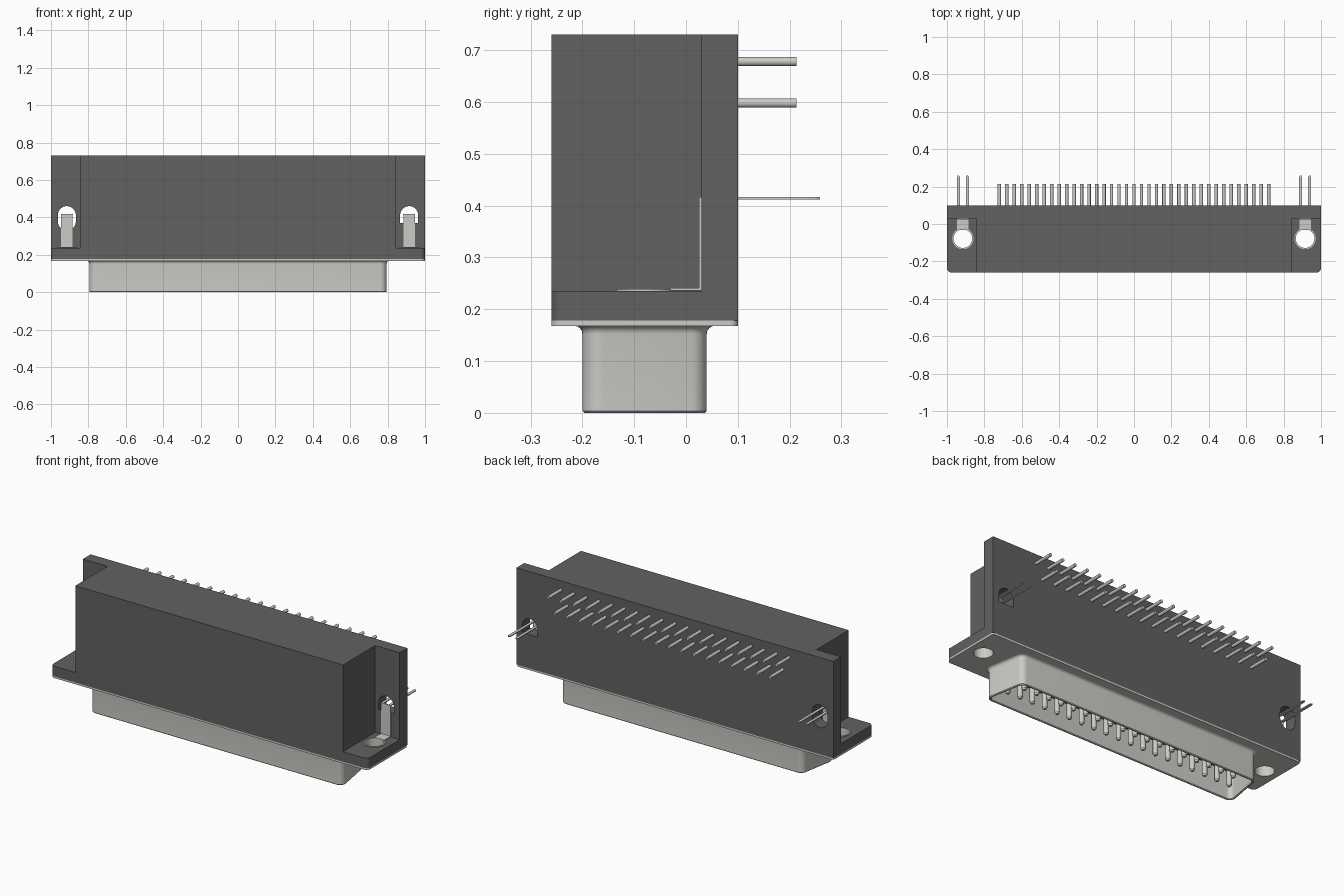
import bpy, bmesh
from math import sin, cos, tan, pi, radians
from mathutils import Matrix, Vector

if "Cube" in bpy.data.objects:
    bpy.data.objects.remove(bpy.data.objects["Cube"])


def material(name, color):
    m = bpy.data.materials.new(name)
    m.diffuse_color = color
    m.use_nodes = True
    m.node_tree.nodes["Principled BSDF"].inputs["Base Color"].default_value = m.diffuse_color
    return m


PLASTIC = material("dark_plastic", (0.12, 0.12, 0.12, 1))
METAL = material("plated_metal", (0.60, 0.60, 0.57, 1))
EAR_X, HOLE_Y = 0.915, -0.078
PITCH = 0.08


def finish(name, bm, mat, smooth=False):
    bmesh.ops.recalc_face_normals(bm, faces=bm.faces)
    me = bpy.data.meshes.new(name)
    bm.to_mesh(me)
    bm.free()
    ob = bpy.data.objects.new(name, me)
    bpy.context.collection.objects.link(ob)
    me.materials.append(mat)
    if smooth:
        bpy.ops.object.select_all(action='DESELECT')
        ob.select_set(True)
        bpy.context.view_layer.objects.active = ob
        bpy.ops.object.shade_smooth_by_angle(angle=radians(35))
    return ob


def extrude(bm, pts, vec):
    """Extrude a closed polygon of 3D points along vec."""
    f = bm.faces.new([bm.verts.new(p) for p in pts])
    r = bmesh.ops.extrude_face_region(bm, geom=[f], use_keep_orig=True)
    bmesh.ops.translate(bm, vec=vec, verts=[v for v in r['geom'] if isinstance(v, bmesh.types.BMVert)])


def loft(bm, rings, cyclic=False, cap_last=False):
    loops = [[bm.verts.new(p) for p in r] for r in rings]
    pairs = list(zip(loops, loops[1:])) + ([(loops[-1], loops[0])] if cyclic else [])
    for a, b in pairs:
        n = len(a)
        for i in range(n):
            bm.faces.new((a[i], a[(i + 1) % n], b[(i + 1) % n], b[i]))
    if cap_last:
        bm.faces.new(loops[-1])


def cylinder(bm, start, end, r, seg=16):
    a, b = Vector(start), Vector(end)
    d = b - a
    m = Matrix.Translation((a + b) / 2) @ d.to_track_quat('Z', 'Y').to_matrix().to_4x4()
    bmesh.ops.create_cone(bm, cap_ends=True, segments=seg, radius1=r, radius2=r,
                          depth=d.length, matrix=m)


def arc(cx, cy, r, a0, a1, n=8):
    return [(cx + r * cos(radians(a0 + (a1 - a0) * i / n)),
             cy + r * sin(radians(a0 + (a1 - a0) * i / n))) for i in range(n + 1)]


def cut(ob, cutter):
    cutter.hide_render = True
    mod = ob.modifiers.new("cut", 'BOOLEAN')
    mod.object, mod.operation, mod.solver = cutter, 'DIFFERENCE', 'EXACT'
    bpy.context.view_layer.objects.active = ob
    bpy.ops.object.modifier_apply(modifier=mod.name)


# Housing: T-shaped plan (block plus rear wall)
bm = bmesh.new()
plan = [(-1, 0.10), (-1, 0.03), (-0.845, 0.03), (-0.845, -0.26),
        (0.845, -0.26), (0.845, 0.03), (1, 0.03), (1, 0.10)]
extrude(bm, [(x, y, 0.235) for x, y in plan], (0, 0, 0.495))
housing = finish("housing", bm, PLASTIC)

# Slots in the rear wall for the board clips
bm = bmesh.new()
left = arc(-EAR_X, 0.412, 0.048, 0, 180, 16) + arc(-EAR_X, 0.378, 0.048, 180, 360, 16)
right = arc(EAR_X, 0.412, 0.048, 0, 180, 16) + [(EAR_X - 0.048, 0.37), (EAR_X + 0.048, 0.37)]
for outline in (left, right):
    extrude(bm, [(x, 0.0, z) for x, z in outline], (0, 0.2, 0))
slots = finish("slot_cutter", bm, PLASTIC)
cut(housing, slots)

# Flange and metal face plate, both with rounded front corners
front = arc(-0.975, -0.235, 0.025, 180, 270) + arc(0.975, -0.235, 0.025, 270, 360)
outline = front + [(1, 0.10), (-1, 0.10)]
bm = bmesh.new()
extrude(bm, [(x, y, 0.178) for x, y in outline], (0, 0, 0.057))
flange = finish("flange", bm, PLASTIC)
rounded = front + arc(0.985, 0.085, 0.015, 0, 90) + arc(-0.985, 0.085, 0.015, 90, 180)
bm = bmesh.new()
extrude(bm, [(x, y, 0.168) for x, y in rounded], (0, 0, 0.010))
plate = finish("face_plate", bm, METAL)

# Screw holes through flange and plate
bm = bmesh.new()
for s in (-1, 1):
    cylinder(bm, (s * EAR_X, HOLE_Y, 0.1), (s * EAR_X, HOLE_Y, 0.3), 0.055, 40)
holes = finish("screw_hole_cutter", bm, PLASTIC)
cut(flange, holes)
cut(plate, holes)
for c in (slots, holes):
    bpy.data.objects.remove(c)
for ob in (housing, flange, plate):
    bpy.ops.object.select_all(action='DESELECT')
    ob.select_set(True)
    bpy.context.view_layer.objects.active = ob
    bpy.ops.object.shade_smooth_by_angle(angle=radians(30))


# D-shaped shell: flared at the plate, rounded lip, open at the bottom
def d_ring(off, z):
    r = 0.035 + off
    cx = 0.76 - tan(radians(10)) * 0.17
    half = arc(0.76, -0.165, r, -90, 10) + arc(cx, 0.005, r, 10, 90)
    return [(x, y, z) for x, y in half] + [(-x, y, z) for x, y in reversed(half)]


bm = bmesh.new()
rings = [d_ring(0.016 * (1 - sin(a)), 0.168 - 0.016 * (1 - cos(a)))
         for a in [i * pi / 12 for i in range(7)]]
rings += [d_ring(0, 0.004), d_ring(-0.004, 0), d_ring(-0.009, 0),
          d_ring(-0.012, 0.004), d_ring(-0.012, 0.166)]
loft(bm, rings)
finish("shell", bm, METAL, True)

# Insulator closing the inside of the shell
bm = bmesh.new()
extrude(bm, d_ring(-0.011, 0.160), (0, 0, 0.01))
finish("insulator", bm, PLASTIC)

# Contact pins inside the shell and solder pins out of the rear wall
contacts, tails = bmesh.new(), bmesh.new()
for count, y, z in ((19, -0.12, 0.678), (18, -0.04, 0.598)):
    for i in range(count):
        x = (i - (count - 1) / 2) * PITCH
        cylinder(contacts, (x, y, 0.17), (x, y, 0.034), 0.0135)
        bmesh.ops.create_cone(contacts, cap_ends=True, segments=16, radius1=0.008, radius2=0.0135,
                              depth=0.008, matrix=Matrix.Translation((x, y, 0.030)))
        cylinder(tails, (x, 0.09, z), (x, 0.213, z), 0.009)
finish("contact_pins", contacts, METAL, True)
finish("solder_pins", tails, METAL, True)

# Eyelets and L-shaped board clips with two prongs, one per ear
for side, s in (("left", -1), ("right", 1)):
    bm = bmesh.new()
    loft(bm, [[(x, y, z) for x, y in arc(s * EAR_X, HOLE_Y, r, 0, 351, 39)]
              for r, z in ((0.057, 0.168), (0.057, 0.239), (0.050, 0.239), (0.050, 0.168))], cyclic=True)
    finish(side + "_eyelet", bm, METAL, True)

    bm = bmesh.new()
    strip = [(-0.032, 0.236), (0.030, 0.236), (0.030, 0.417), (0.025, 0.417),
             (0.025, 0.241), (-0.032, 0.241)]
    extrude(bm, [(s * EAR_X - 0.031, y, z) for y, z in strip], (0.062, 0, 0))
    for dx in (-0.024, 0.024):
        x = s * EAR_X + dx
        prong = [(x - 0.008, 0.028), (x + 0.008, 0.028), (x + 0.008, 0.25),
                 (x + 0.004, 0.259), (x - 0.004, 0.259), (x - 0.008, 0.25)]
        extrude(bm, [(px, py, 0.412) for px, py in prong], (0, 0, 0.005))
    finish(side + "_board_clip", bm, METAL)
